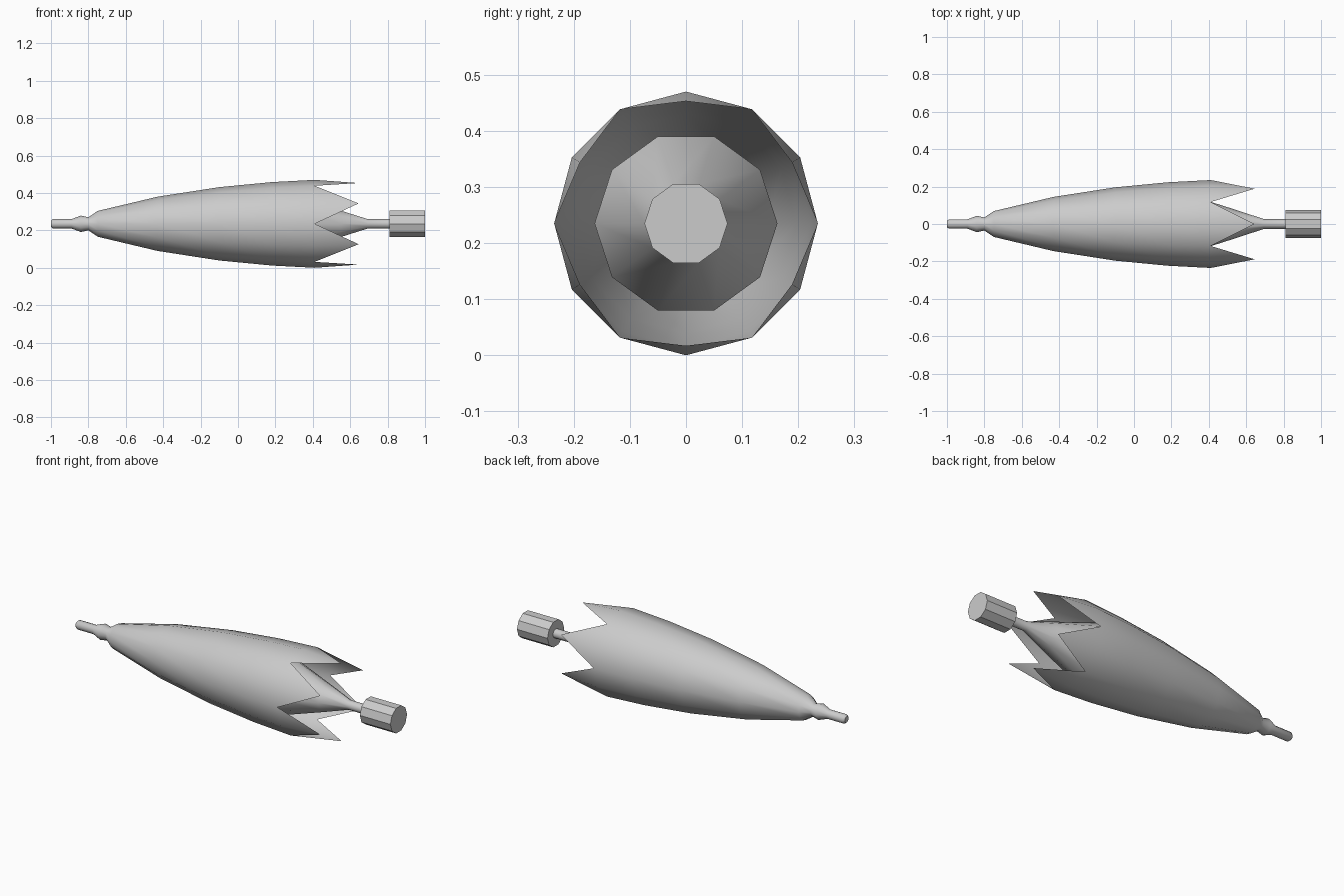
import bpy, bmesh, math

if "Cube" in bpy.data.objects:
    bpy.data.objects.remove(bpy.data.objects["Cube"])

AXIS_Z = 0.235


def ring(bm, x, r, n):
    return [bm.verts.new((x, r * math.cos(2 * math.pi * i / n),
                          AXIS_Z + r * math.sin(2 * math.pi * i / n))) for i in range(n)]


def lathe(bm, profile, n, cap_start=True, cap_end=True):
    """Revolve (x, radius) points around the long axis; returns the last ring."""
    rings = [ring(bm, x, r, n) for x, r in profile]
    for a, b in zip(rings, rings[1:]):
        for i in range(n):
            j = (i + 1) % n
            bm.faces.new((a[i], a[j], b[j], b[i]))
    if cap_start:
        bm.faces.new(rings[0][::-1])
    if cap_end:
        bm.faces.new(rings[-1])
    return rings[-1]


def finish(bm, name, angle):
    bmesh.ops.recalc_face_normals(bm, faces=bm.faces)
    mesh = bpy.data.meshes.new(name)
    bm.to_mesh(mesh)
    bm.free()
    ob = bpy.data.objects.new(name, mesh)
    bpy.context.collection.objects.link(ob)
    bpy.ops.object.select_all(action='DESELECT')
    ob.select_set(True)
    bpy.context.view_layer.objects.active = ob
    bpy.ops.object.shade_smooth_by_angle(angle=math.radians(angle))
    return ob


# Hollow shell with pointed nose and six tail points
bm = bmesh.new()
rim = lathe(bm, [(-1.0, 0.017), (-0.99, 0.025), (-0.89, 0.025), (-0.84, 0.044),
                 (-0.80, 0.035), (-0.75, 0.069), (-0.43, 0.145), (-0.10, 0.196),
                 (0.18, 0.223), (0.41, 0.235)], 12, cap_end=False)
for i in range(1, 12, 2):
    t = math.radians(30 * i)
    tip = bm.verts.new((0.645, 0.218 * math.cos(t), AXIS_Z + 0.218 * math.sin(t)))
    bm.faces.new((rim[i - 1], rim[i], tip))
    bm.faces.new((rim[i], rim[(i + 1) % 12], tip))
finish(bm, "shell", 50)

# Inner cone narrowing into the tail rod
bm = bmesh.new()
lathe(bm, [(0.27, 0.163), (0.55, 0.074), (0.695, 0.026), (0.82, 0.026)], 10)
finish(bm, "tail_cone", 40)

# Ten-sided knob on the end of the rod
bm = bmesh.new()
lathe(bm, [(0.81, 0.074), (1.0, 0.074)], 10)
finish(bm, "tail_knob", 20)
